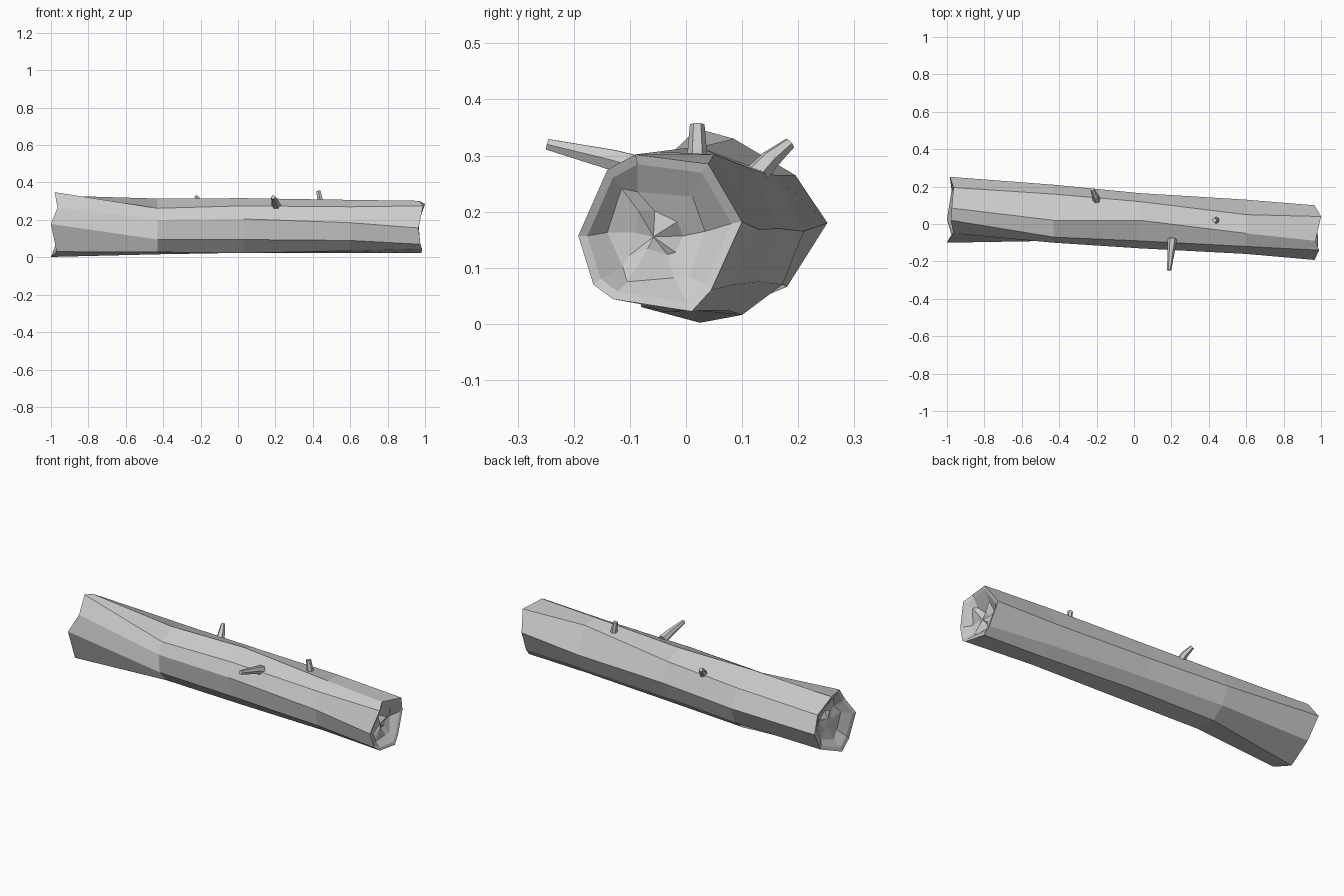
import bpy, bmesh, random, math
from mathutils import Vector

if "Cube" in bpy.data.objects:
    bpy.data.objects.remove(bpy.data.objects["Cube"])

random.seed(4)

# cross-sections (y, z) along the log: nine corners, top -> front -> bottom -> back
SECTIONS = [
    (-0.98, [(.085, .33), (.02, .348), (-.05, .265), (-.10, .178), (-.08, .03), (.025, .002), (.18, .066), (.252, .18), (.195, .265)]),
    (-0.43, [(.02, .314), (-.07, .262), (-.10, .20), (-.09, .095), (-.03, .028), (.10, .016), (.172, .07), (.21, .165), (.16, .265)]),
    (0.03, [(.02, .316), (-.09, .275), (-.13, .205), (-.115, .095), (-.04, .022), (.075, .024), (.13, .075), (.165, .17), (.12, .275)]),
    (0.60, [(-.05, .307), (-.12, .27), (-.16, .185), (-.145, .09), (-.08, .035), (.03, .024), (.085, .07), (.13, .168), (.05, .302)]),
    (0.98, [(-.09, .302), (-.14, .275), (-.192, .157), (-.165, .07), (-.13, .044), (.01, .022), (.045, .06), (.10, .182), (.04, .285)]),
]
# ragged offsets of the cut rims along the log
LEFT_X = [-.975, -.98, -.965, -1, -.97, -1, -.975, -.985, -.965]
RIGHT_X = [.97, .99, .965, .975, .985, .98, .975, .965, 1]


def bridge(bm, a, b):
    n = len(a)
    for i in range(n):
        j = (i + 1) % n
        bm.faces.new((a[i], a[j], b[j], b[i]))


def finish(bm, name):
    bmesh.ops.recalc_face_normals(bm, faces=bm.faces)
    me = bpy.data.meshes.new(name)
    bm.to_mesh(me)
    bm.free()
    ob = bpy.data.objects.new(name, me)
    bpy.context.collection.objects.link(ob)
    return ob


def hollow_end(bm, rim, inward):
    """Bark lip, then a rough dished face of broken wood."""
    c = sum((v.co for v in rim), Vector()) / len(rim)
    prev = rim
    for scale, depth, rough in ((.88, .006, 0), (.62, .035, .012), (.3, .05, .014)):
        ring = []
        for v in rim:
            p = c + (v.co - c) * scale + Vector((inward * depth, 0, 0))
            p += Vector([random.uniform(-rough, rough) for _ in range(3)])
            ring.append(bm.verts.new(p))
        bridge(bm, prev, ring)
        prev = ring
    mid = bm.verts.new(c + Vector((inward * .045, 0, 0)))
    for i in range(len(prev)):
        bm.faces.new((prev[i], prev[(i + 1) % len(prev)], mid))


def twig(name, path):
    """Broken twig: tapered six-sided stub through (point, radius) pairs."""
    bm = bmesh.new()
    pts = [Vector(p) for p, r in path]
    q = (pts[-1] - pts[0]).to_track_quat('Z', 'Y')
    rings = []
    for p, (_, r) in zip(pts, path):
        rings.append([bm.verts.new(p + q @ Vector((r * math.cos(a), r * math.sin(a), 0)))
                      for a in (i * math.pi / 3 for i in range(6))])
    for a, b in zip(rings, rings[1:]):
        bridge(bm, a, b)
    bm.faces.new(rings[0])
    bm.faces.new(rings[-1])
    finish(bm, name)


# log trunk
bm = bmesh.new()
rings = []
for k, (x, pts) in enumerate(SECTIONS):
    xs = LEFT_X if k == 0 else RIGHT_X if k == len(SECTIONS) - 1 else [x] * len(pts)
    rings.append([bm.verts.new((xx, y, z)) for xx, (y, z) in zip(xs, pts)])
for a, b in zip(rings, rings[1:]):
    bridge(bm, a, b)
hollow_end(bm, rings[0], 1)
hollow_end(bm, rings[-1], -1)
finish(bm, "log_trunk")

# twigs
twig("front_twig", [((.205, -.08, .275), .026), ((.20, -.13, .292), .021), ((.188, -.247, .32), .011)])
twig("back_twig", [((-.20, .125, .265), .022), ((-.207, .15, .293), .018), ((-.223, .185, .322), .011)])
twig("top_twig", [((.443, .02, .27), .02), ((.438, .02, .31), .017), ((.43, .02, .356), .013)])
